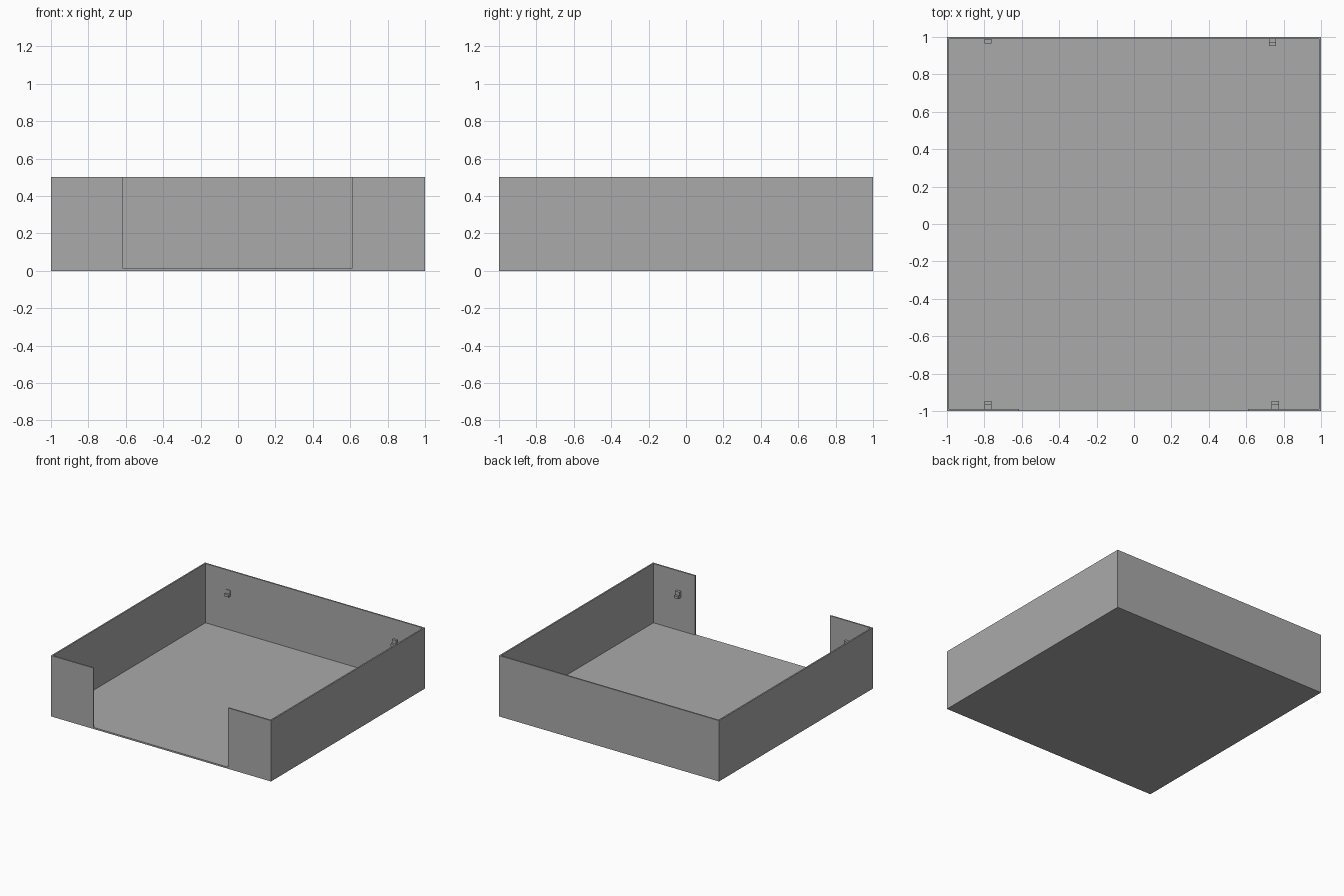
import bpy
import bmesh

cube = bpy.data.objects.get("Cube")
if cube:
    bpy.data.objects.remove(cube)

# One plain grey for the whole tray
grey = bpy.data.materials.new("plain_grey")
grey.use_nodes = True
colour = (0.4, 0.4, 0.4, 1)
grey.diffuse_color = colour
grey.node_tree.nodes["Principled BSDF"].inputs["Base Color"].default_value = colour


def extrude(name, profile, axis, low, high):
    """Extrude a flat outline along x or z, between low and high."""
    def place(u, v, w):
        return (u, v, w) if axis == "z" else (w, u, v)

    bm = bmesh.new()
    face = bm.faces.new([bm.verts.new(place(u, v, low)) for u, v in profile])
    top = bmesh.ops.extrude_face_region(bm, geom=[face])["geom"]
    move = place(0, 0, high - low)
    bmesh.ops.translate(bm, vec=move,
                        verts=[g for g in top if isinstance(g, bmesh.types.BMVert)])
    bmesh.ops.recalc_face_normals(bm, faces=bm.faces)
    mesh = bpy.data.meshes.new(name)
    bm.to_mesh(mesh)
    bm.free()
    mesh.materials.append(grey)
    obj = bpy.data.objects.new(name, mesh)
    bpy.context.collection.objects.link(obj)
    return obj


INNER = 0.988               # inside face of the walls
LEFT, RIGHT = 0.61, -0.615  # sides of the front opening
HEIGHT, FLOOR = 0.5, 0.013

# Wall running all round except for the front opening
extrude("wall", [(RIGHT, -1), (-1, -1), (-1, 1), (1, 1), (1, -1), (LEFT, -1),
                 (LEFT, -INNER), (INNER, -INNER), (INNER, INNER),
                 (-INNER, INNER), (-INNER, -INNER), (RIGHT, -INNER)],
        "z", 0, HEIGHT)

# Floor inside the wall, reaching out through the opening
extrude("floor", [(RIGHT, -1), (LEFT, -1), (LEFT, -INNER), (INNER, -INNER),
                  (INNER, INNER), (-INNER, INNER), (-INNER, -INNER),
                  (RIGHT, -INNER)], "z", 0, FLOOR)

# Small stepped brackets on the inside of the front and back walls
for name, x, side, reach in (("back_right_bracket", -0.78, 1, 0.965),
                             ("back_left_bracket", 0.74, 1, 0.952),
                             ("front_right_bracket", -0.78, -1, 0.947),
                             ("front_left_bracket", 0.755, -1, 0.947)):
    step = reach + 0.018
    outline = [(INNER, 0.29), (reach, 0.29), (reach, 0.31),
               (step, 0.31), (step, 0.34), (INNER, 0.34)]
    extrude(name, [(side * y, z) for y, z in outline], "x", x - 0.019, x + 0.019)
